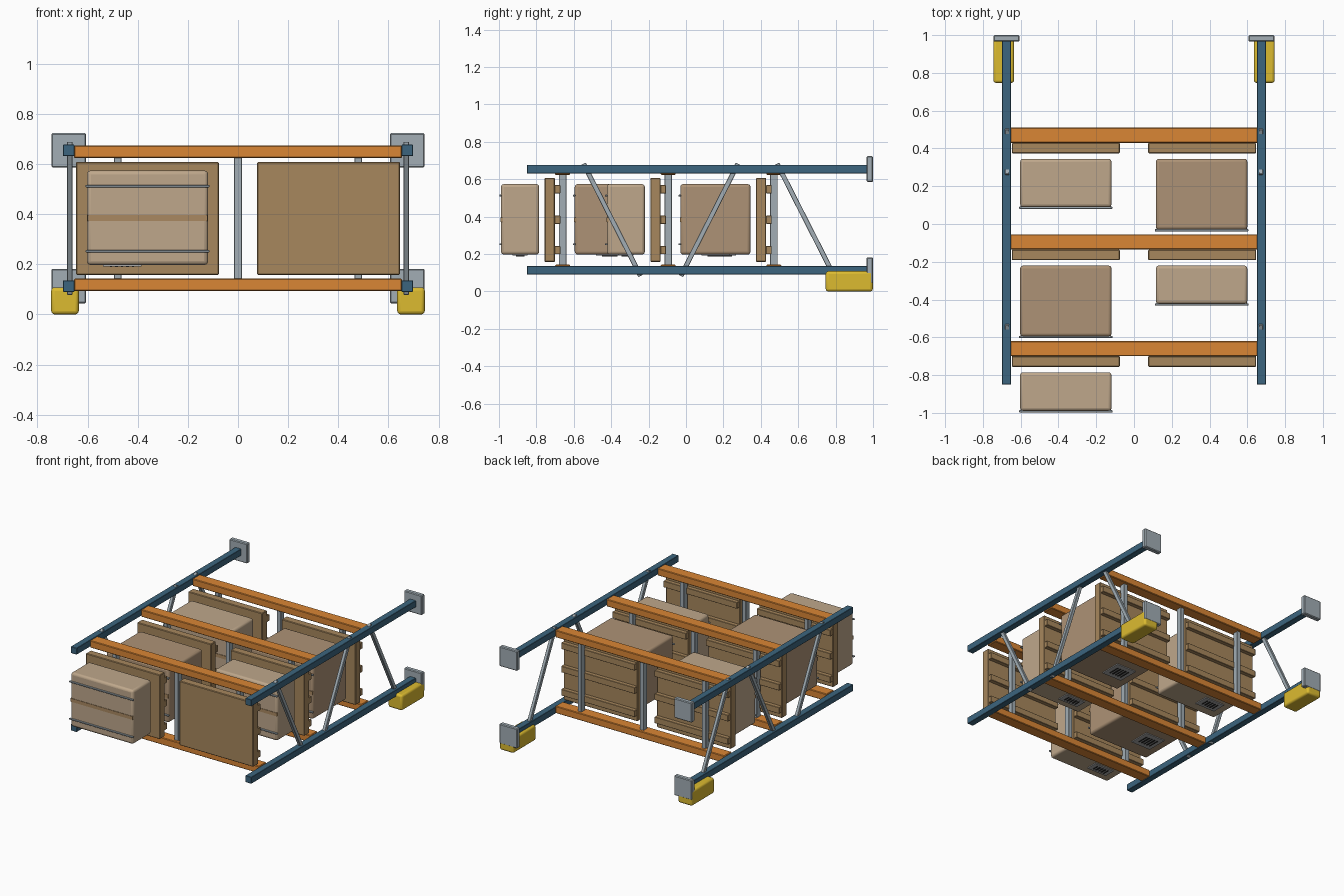
import bpy
from mathutils import Vector

if "Cube" in bpy.data.objects:
    bpy.data.objects.remove(bpy.data.objects["Cube"])


def material(name, r, g, b):
    m = bpy.data.materials.new(name)
    m.diffuse_color = (r, g, b, 1)
    m.use_nodes = True
    m.node_tree.nodes["Principled BSDF"].inputs["Base Color"].default_value = m.diffuse_color
    return m


BLUE = material("post_blue", 0.045, 0.13, 0.21)
ORANGE = material("beam_orange", 0.70, 0.24, 0.035)
YELLOW = material("guard_yellow", 0.72, 0.50, 0.03)
WOOD = material("pallet_wood", 0.39, 0.245, 0.11)
LIGHT = material("light_card", 0.52, 0.39, 0.26)
DARK = material("dark_card", 0.42, 0.29, 0.18)
TAPE = material("packing_tape", 0.40, 0.25, 0.12)
STEEL = material("steel", 0.36, 0.42, 0.46)
LABEL = material("label_grey", 0.40, 0.40, 0.40)
INK = material("label_ink", 0.02, 0.02, 0.02)


def box(name, x, y, z, mat, bevel=0.0, segments=1):
    """Box from (min, max) pairs on each axis."""
    bpy.ops.mesh.primitive_cube_add(size=1)
    ob = bpy.context.object
    ob.name = name
    ob.location = [(a + b) / 2 for a, b in (x, y, z)]
    ob.scale = [b - a for a, b in (x, y, z)]
    bpy.ops.object.transform_apply(location=False, rotation=False, scale=True)
    ob.data.materials.append(mat)
    if bevel:
        mod = ob.modifiers.new("bevel", 'BEVEL')
        mod.width = bevel
        mod.segments = segments
        if segments > 1:
            bpy.ops.object.shade_smooth_by_angle()
    return ob


def around(c, half):
    return (c - half, c + half)


def brace(name, x, start, end):
    """Flat bar in the yz plane between two (y, z) points."""
    a, b = Vector((x, *start)), Vector((x, *end))
    h = (b - a).length / 2
    ob = box(name, (-0.011, 0.011), (-0.013, 0.013), (-h, h), STEEL, 0.002)
    ob.location = (a + b) / 2
    ob.rotation_mode = 'QUATERNION'
    ob.rotation_quaternion = Vector((0, 0, 1)).rotation_difference((b - a).normalized())


LOW, HIGH = 0.113, 0.654
SHELVES = (0.47, -0.095, -0.66)

# side frames: posts, foot plates, guards and diagonal braces
for s in (-1, 1):
    px = 0.675 * s
    for z in (LOW, HIGH):
        box("upright_post", around(px, 0.023), (-0.85, 0.99), around(z, 0.023), BLUE, 0.002)
        box("foot_plate", around(px, 0.069), (0.966, 1.0), around(z, 0.069), STEEL, 0.005)
    box("foot_guard", around(0.69 * s, 0.055), (0.747, 0.999), (0, 0.108), YELLOW, 0.014, 3)
    for start, end in (((-0.548, 0.683), (-0.243, 0.083)),
                       ((-0.027, 0.083), (0.278, 0.683)),
                       ((0.487, 0.683), (0.792, 0.083))):
        brace("diagonal_brace", px * 0.995, start, end)

# shelf levels: beams, crossbars and pallets
for y in SHELVES:
    for z in (0.118, 0.648):
        box("shelf_beam", (-0.654, 0.654), around(y, 0.04), around(z, 0.025), ORANGE, 0.004)
    for x in (-0.48, 0, 0.48):
        box("shelf_crossbar", around(x, 0.015), around(y, 0.02), (0.14, 0.625), STEEL, 0.002)
    for x in (-0.361, 0.361):
        box("pallet_deck", around(x, 0.286), (y - 0.096, y - 0.041), (0.158, 0.607), WOOD, 0.004)
        for z in (0.221, 0.383, 0.546):
            box("pallet_runner", around(x, 0.284), (y - 0.042, y - 0.012), around(z, 0.022), WOOD, 0.002)


def carton(x, back, depth, mat):
    front, x0, x1 = back - depth, x - 0.242, x + 0.242
    box("carton", (x0, x1), (front, back), (0.197, 0.574), mat, 0.016, 3)
    box("carton_tape", (x0 + 0.002, x1 - 0.002), (front - 0.003, front + 0.01), around(0.384, 0.012), TAPE)
    for z in (0.252, 0.512):
        box("carton_strap", (x0 - 0.005, x1 + 0.005), (front - 0.009, front + 0.003),
            around(z, 0.005), STEEL, 0.002)
    # shipping label with bars on the underside
    cy, lx = back - depth / 2, x - 0.1
    box("carton_label", around(lx, 0.077), around(cy, depth * 0.2), (0.191, 0.199), LABEL)
    for i in range(5):
        box("label_bar", around(lx - 0.045 + i * 0.022, 0.004 + 0.002 * (i % 2)),
            around(cy, depth * 0.11), (0.188, 0.192), INK)


# cartons: left and right bays on each level
for x, back, depth, mat in ((-0.361, 0.345, 0.256, LIGHT), (0.358, 0.345, 0.375, DARK),
                            (-0.361, -0.22, 0.375, DARK), (0.358, -0.22, 0.203, LIGHT),
                            (-0.361, -0.785, 0.204, LIGHT)):
    carton(x, back, depth, mat)
